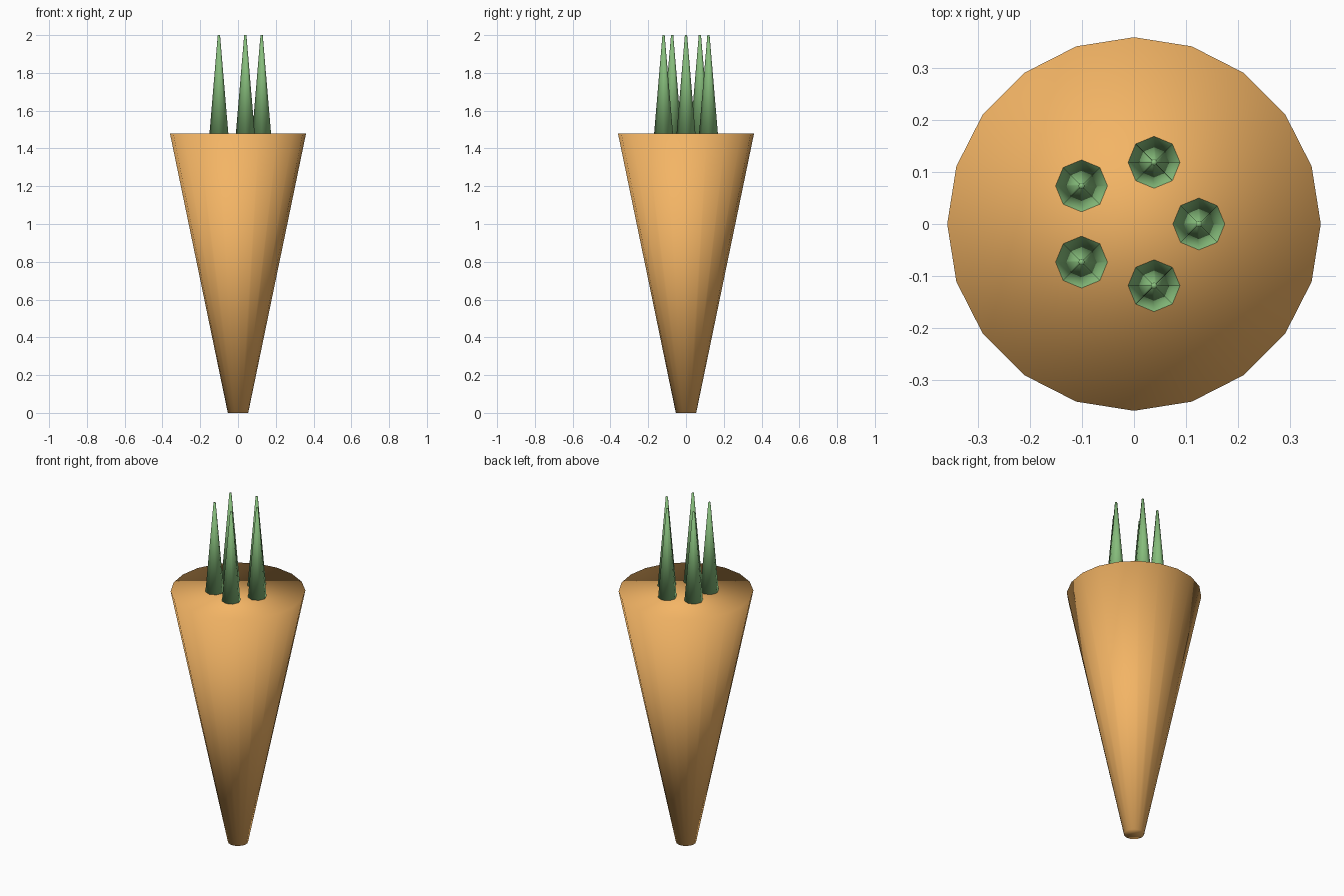
import bpy
import math

if "Cube" in bpy.data.objects:
    bpy.data.objects.remove(bpy.data.objects["Cube"])

TOP_Z = 1.478      # height of the flat root top
HEIGHT = 2.0       # height of the leaf tips


def material(name, color):
    mat = bpy.data.materials.new(name)
    mat.diffuse_color = color
    mat.use_nodes = True
    mat.node_tree.nodes["Principled BSDF"].inputs["Base Color"].default_value = mat.diffuse_color
    return mat


def tapered(name, sides, r_bottom, r_top, z0, z1, x, y, mat):
    """Capped, smooth-shaded tapered cylinder between two heights."""
    bpy.ops.mesh.primitive_cone_add(
        vertices=sides, radius1=r_bottom, radius2=r_top, depth=z1 - z0,
        end_fill_type='NGON', location=(x, y, (z0 + z1) / 2))
    obj = bpy.context.object
    obj.name = name
    obj.data.materials.append(mat)
    bpy.ops.object.shade_smooth()
    return obj


orange = material("root_orange", (0.9, 0.46, 0.13, 1))
green = material("leaf_green", (0.24, 0.51, 0.2, 1))

# Root: wide at the top, blunt tip on the ground
tapered("root", 20, 0.054, 0.36, 0, TOP_Z, 0, 0, orange)

# Ring of five leaf spikes
for i in range(5):
    a = i * math.tau / 5
    tapered(f"leaf_{i + 1}", 8, 0.05, 0.006, TOP_Z, HEIGHT,
            0.125 * math.cos(a), 0.125 * math.sin(a), green)
